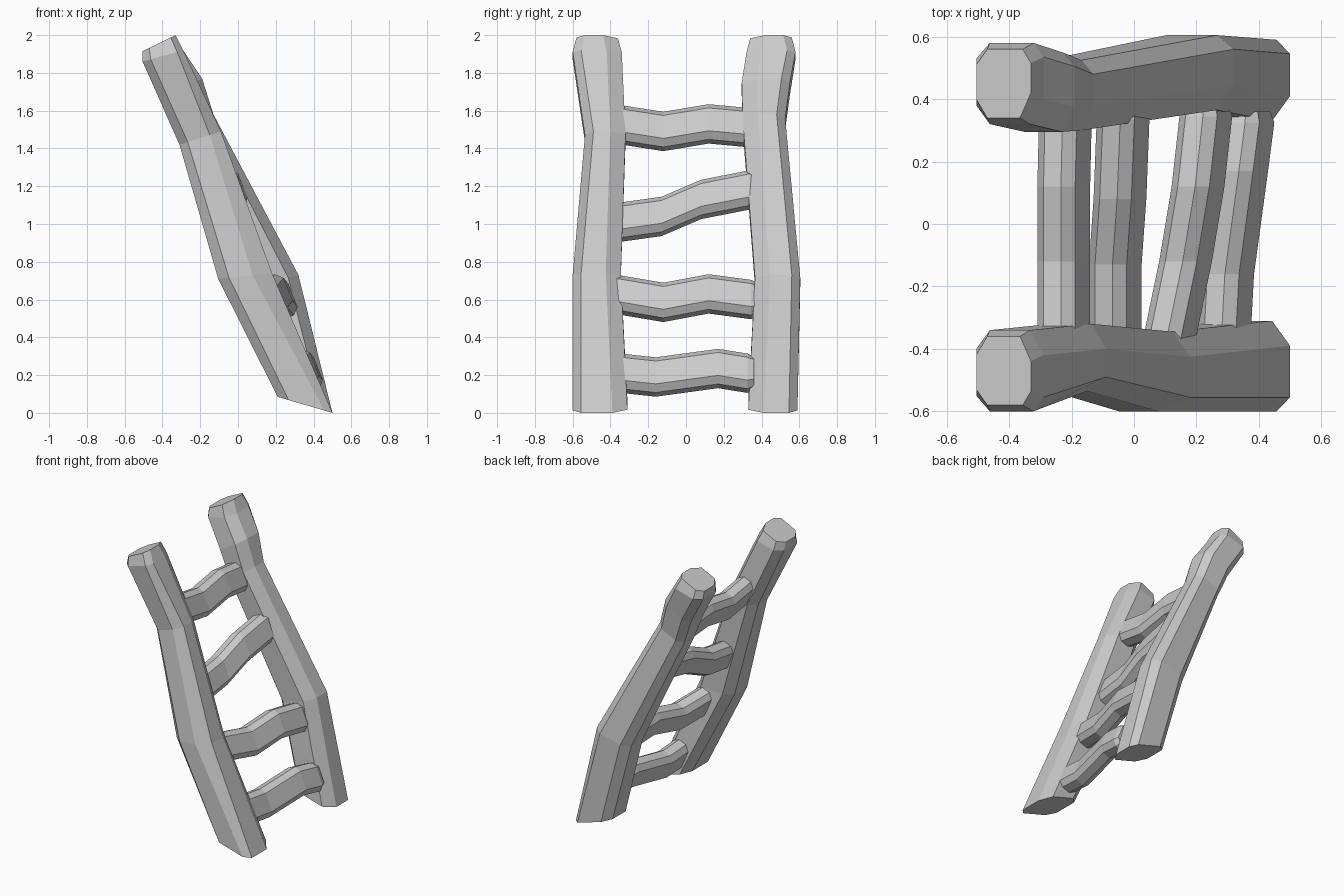
import bpy
import bmesh
from mathutils import Vector

cube = bpy.data.objects.get("Cube")
if cube:
    bpy.data.objects.remove(cube, do_unlink=True)

grey = bpy.data.materials.new("plain_grey")
grey.use_nodes = True
grey.diffuse_color = (0.6, 0.6, 0.6, 1)
grey.node_tree.nodes["Principled BSDF"].inputs["Base Color"].default_value = grey.diffuse_color


def loft(name, rings):
    """Skin a list of equal-length point rings and cap both ends."""
    bm = bmesh.new()
    loops = [[bm.verts.new(p) for p in ring] for ring in rings]
    for a, b in zip(loops, loops[1:]):
        for i in range(len(a)):
            j = (i + 1) % len(a)
            bm.faces.new((a[i], a[j], b[j], b[i]))
    bm.faces.new(loops[0])
    bm.faces.new(loops[-1])
    bmesh.ops.recalc_face_normals(bm, faces=bm.faces)
    mesh = bpy.data.meshes.new(name)
    bm.to_mesh(mesh)
    bm.free()
    mesh.materials.append(grey)
    bpy.context.collection.objects.link(bpy.data.objects.new(name, mesh))


def post_ring(side, lower, upper, inner, outer, wide):
    """Chamfered section between an underside point and a top point (x, z)."""
    section = [(0, inner + .06), (.2, inner), (.8, inner), (1, inner + .08),
               (1, outer - .045), (wide, outer), (.2, outer), (0, outer - .05)]
    low, up = Vector(lower), Vector(upper)
    points = []
    for t, y in section:
        p = low.lerp(up, t)
        points.append((p.x, side * y, p.y))
    return points


# Two crooked side posts: underside point, top point, inner y, outer y, chamfer start
foot = ((.21, .085), (.50, 0))
head = ((-.505, 1.86), (-.29, 1.92))
tip = ((-.505, 1.915), (-.33, 2.0))

front_post = [
    (*foot, .31, .60, .85),
    ((-.105, .71), (.18, .74), .345, .60, .64),
    ((-.31, 1.42), (-.09, 1.49), .32, .535, .73),
    (*head, .34, .60, .85),
    (*tip, .36, .58, .85),
]
back_post = [
    (*foot, .33, .59, .85),
    ((.05, .66), (.32, .73), .365, .605, .8),
    ((-.32, 1.48), (-.13, 1.58), .30, .525, .8),
    ((-.39, 1.66), (-.19, 1.77), .295, .55, .8),
    (*head, .32, .58, .85),
    (*tip, .34, .56, .85),
]
loft("front_post", [post_ring(-1, *r) for r in front_post])
loft("back_post", [post_ring(1, *r) for r in back_post])

# Crooked rungs: section tilted with the lean of the ladder
ALONG = Vector((-.37, 0, .93))
ACROSS = Vector((.93, 0, .37))


def rung_ring(x, y, z, scale=1):
    a, b, c = .1 * scale, .065 * scale, .035 * scale
    outline = [(a, b - c), (a - c, b), (c - a, b), (-a, b - c),
               (-a, c - b), (c - a, -b), (a - c, -b), (a, c - b)]
    return [Vector((x, y, z)) + ALONG * u + ACROSS * v for u, v in outline]


rungs = {
    "bottom_rung": [(.29, -.38, .21), (.30, -.16, .19), (.345, .17, .235), (.365, .36, .21)],
    "lower_rung": [(.11, -.42, .63), (.165, -.12, .585), (.205, .12, .63), (.23, .38, .60)],
    "upper_rung": [(-.06, -.38, 1.01), (-.06, -.13, 1.04), (-.045, .08, 1.13), (-.035, .37, 1.18)],
    "top_rung": [(-.225, -.38, 1.525), (-.225, -.12, 1.49), (-.225, .12, 1.53), (-.22, .37, 1.51)],
}
for name, path in rungs.items():
    first, last = path[0], path[-1]
    rings = [rung_ring(*first, .85)]
    rings.append(rung_ring(first[0], first[1] + .035, first[2]))
    rings += [rung_ring(*p) for p in path[1:-1]]
    rings.append(rung_ring(last[0], last[1] - .035, last[2]))
    rings.append(rung_ring(*last, .85))
    loft(name, rings)
